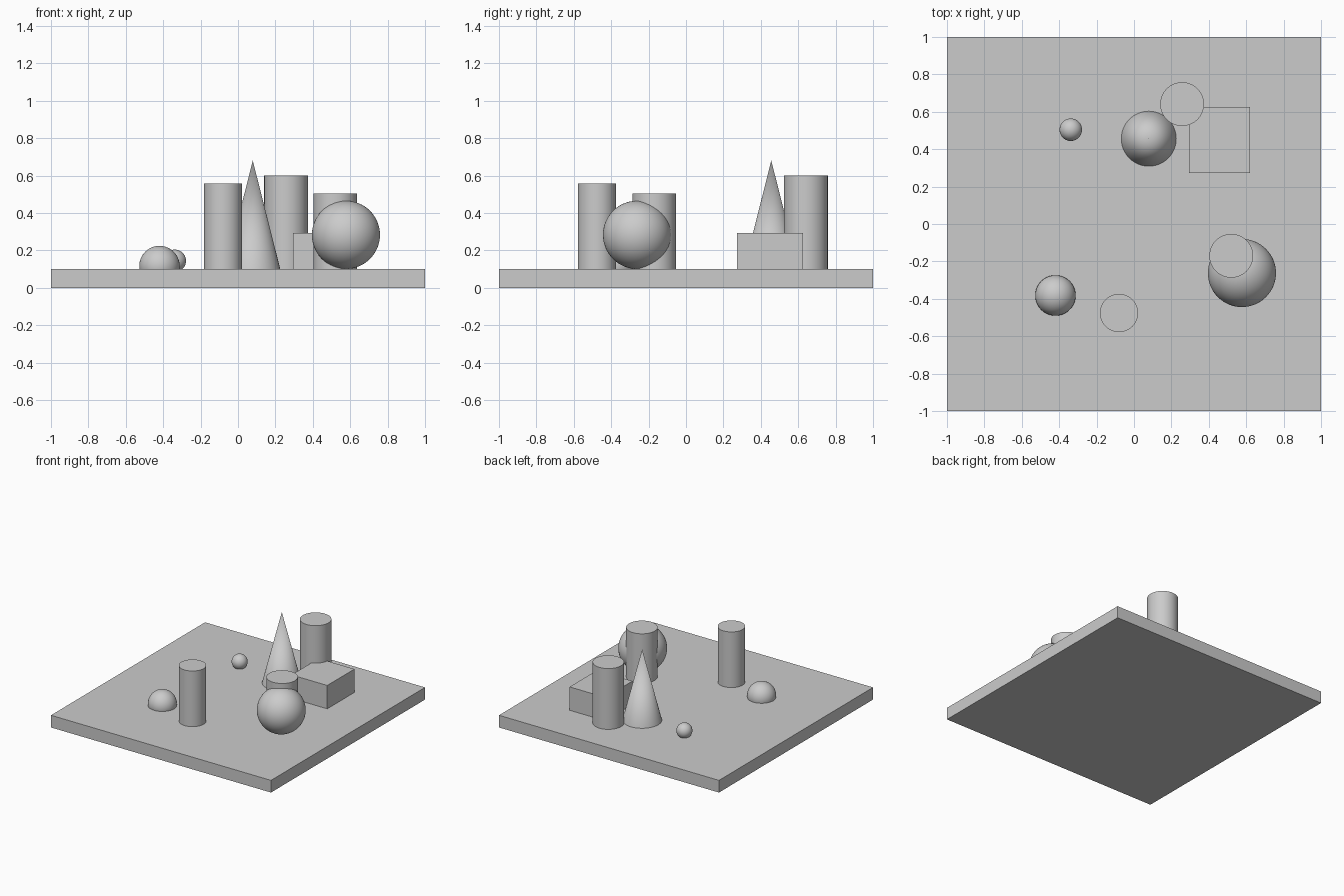
import bpy

cube = bpy.data.objects.get("Cube")
if cube:
    bpy.data.objects.remove(cube, do_unlink=True)

grey = bpy.data.materials.new("light_grey")
grey.use_nodes = True
colour = (0.6, 0.6, 0.6, 1)
grey.diffuse_color = colour
grey.node_tree.nodes["Principled BSDF"].inputs["Base Color"].default_value = colour

FLOOR = 0.1  # top of the base slab


def finish(name, smooth=True):
    obj = bpy.context.object
    obj.name = name
    obj.data.materials.append(grey)
    if smooth:
        bpy.ops.object.shade_smooth_by_angle()


def box(name, x, y, z):
    """Box from (min, max) pairs."""
    spans = (x, y, z)
    bpy.ops.mesh.primitive_cube_add(size=1, location=[(a + b) / 2 for a, b in spans])
    bpy.context.object.scale = [b - a for a, b in spans]
    bpy.ops.object.transform_apply(location=False, rotation=False, scale=True)
    finish(name, smooth=False)


def column(name, x, y, radius, top, tip_radius=None):
    """Upright cylinder or cone standing on the slab."""
    bpy.ops.mesh.primitive_cone_add(
        vertices=64, radius1=radius, radius2=radius if tip_radius is None else tip_radius,
        depth=top - FLOOR, location=(x, y, (top + FLOOR) / 2))
    finish(name)


def ball(name, x, y, z, radius):
    bpy.ops.mesh.primitive_uv_sphere_add(
        segments=64, ring_count=32, radius=radius, location=(x, y, z))
    finish(name)


# Base slab and block
box("base_slab", (-1, 1), (-1, 1), (0, FLOOR))
box("block", (0.295, 0.62), (0.273, 0.626), (FLOOR, 0.292))

# Columns and cone
column("front_column", -0.08, -0.476, 0.102, 0.557)
column("back_column", 0.257, 0.641, 0.117, 0.6)
column("right_column", 0.52, -0.17, 0.117, 0.505)
column("cone", 0.079, 0.456, 0.147, 0.68, tip_radius=0)

# Balls, the dome being a ball sunk halfway into the slab
ball("large_ball", 0.577, -0.262, 0.283, 0.182)
ball("small_ball", -0.338, 0.504, 0.144, 0.06)
ball("dome", -0.42, -0.382, 0.116, 0.108)
